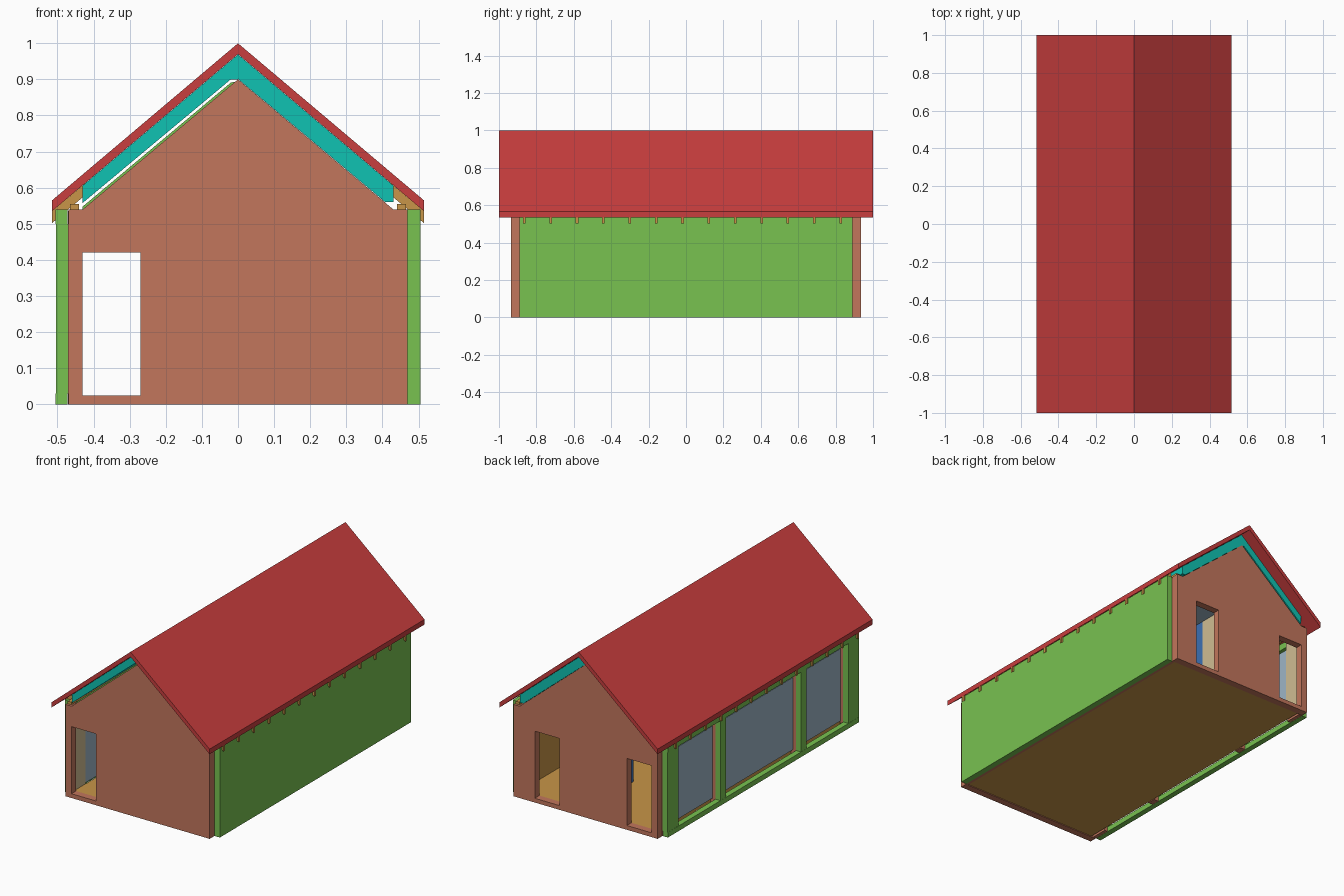
import bpy, bmesh

cube = bpy.data.objects.get("Cube")
if cube:
    bpy.data.objects.remove(cube, do_unlink=True)


def material(name, hex_code):
    srgb = [int(hex_code[i:i + 2], 16) / 255 for i in (0, 2, 4)]
    colour = [c / 12.92 if c < 0.04 else ((c + 0.055) / 1.055) ** 2.4 for c in srgb] + [1]
    mat = bpy.data.materials.new(name)
    mat.use_nodes = True
    mat.diffuse_color = colour
    mat.node_tree.nodes["Principled BSDF"].inputs["Base Color"].default_value = colour
    return mat


red = material("roof red", "C83E3E")
teal = material("insulation teal", "10C2B2")
brick = material("brick", "C2765C")
green = material("cladding green", "78C250")
gold = material("timber gold", "C89548")
glass = material("glass grey blue", "9DB5C6")
beige = material("plaster beige", "CFBD92")
blue = material("door blue", "3A70B4")


def prism(name, profile, y0, y1, mat):
    """Extrude an x-z outline from y0 to y1."""
    bm = bmesh.new()
    face = bm.faces.new([bm.verts.new((x, y0, z)) for x, z in profile])
    new = bmesh.ops.extrude_face_region(bm, geom=[face])["geom"]
    verts = [v for v in new if isinstance(v, bmesh.types.BMVert)]
    bmesh.ops.translate(bm, verts=verts, vec=(0, y1 - y0, 0))
    bmesh.ops.recalc_face_normals(bm, faces=bm.faces)
    mesh = bpy.data.meshes.new(name)
    bm.to_mesh(mesh)
    bm.free()
    mesh.materials.append(mat)
    obj = bpy.data.objects.new(name, mesh)
    bpy.context.collection.objects.link(obj)
    return obj


def box(name, x0, x1, y0, y1, z0, z1, mat):
    return prism(name, [(x0, z0), (x1, z0), (x1, z1), (x0, z1)], y0, y1, mat)


def cut_door(wall, x0, x1, y):
    cutter = box("door_cutter", x0, x1, y - 0.1, y + 0.1, 0.025, 0.42, brick)
    mod = wall.modifiers.new("door", "BOOLEAN")
    mod.operation = "DIFFERENCE"
    mod.solver = "EXACT"
    mod.object = cutter
    bpy.context.view_layer.objects.active = wall
    bpy.ops.object.modifier_apply(modifier=mod.name)
    bpy.data.objects.remove(cutter, do_unlink=True)


# Gable walls with door openings
gable = [(-0.47, 0), (0.47, 0), (0.47, 0.54), (0.43, 0.54),
         (0, 0.9), (-0.43, 0.54), (-0.47, 0.54)]
front_wall = prism("front_wall", gable, -0.935, -0.893, brick)
cut_door(front_wall, -0.43, -0.27, -0.915)
back_wall = prism("back_wall", gable, 0.893, 0.935, brick)
cut_door(back_wall, -0.43, -0.27, 0.915)
cut_door(back_wall, 0.17, 0.33, 0.915)

# Floor and ceiling
box("floor", -0.44, 0.455, -0.893, 0.893, 0.004, 0.025, gold)
box("ceiling", -0.43, 0.445, -0.89, 0.89, 0.525, 0.535, glass)

# Solid side wall in three layers
box("left_cladding", 0.47, 0.505, -0.89, 0.89, 0, 0.54, green)
box("left_wall_core", 0.455, 0.47, -0.893, 0.893, 0, 0.535, brick)
box("left_lining", 0.445, 0.455, -0.893, 0.893, 0.025, 0.535, gold)

# Glazed side wall: sill, header, posts and end panels
box("window_sill", -0.505, -0.472, -0.89, 0.89, 0, 0.03, green)
box("window_header", -0.505, -0.472, -0.89, 0.89, 0.5, 0.54, green)
for side in (-1, 1):
    end = sorted((side * 0.79, side * 0.89))
    mid = sorted((side * 0.35, side * 0.4))
    box("end_panel", -0.504, -0.471, *end, 0.03, 0.5, green)
    box("end_lining", -0.45, -0.44, *end, 0.025, 0.535, beige)
    box("end_core", -0.471, -0.45, *end, 0, 0.535, brick)
    box("window_post", -0.504, -0.471, *mid, 0.03, 0.5, green)
    box("inner_post", -0.471, -0.44, *mid, 0, 0.535, brick)
for y0, y1 in ((-0.79, -0.4), (-0.35, 0.35), (0.4, 0.79)):
    box("window_glass", -0.452, -0.442, y0, y1, 0.03, 0.455, glass)

# Short partition with an inner door
box("partition", 0.02, 0.04, 0.64, 0.893, 0.025, 0.525, beige)
box("inner_door", 0.02, 0.04, 0.46, 0.64, 0.025, 0.525, blue)

# Roof covering
eave, ridge, edge = 0.515, 1.0, 0.565
prism("roof", [(-eave, edge), (0, ridge), (eave, edge), (eave, edge - 0.03),
               (0, ridge - 0.03), (-eave, edge - 0.03)], -1, 1, red)

# Insulation under the covering
prism("right_insulation", [(0, 0.969), (-0.43, 0.606), (-0.43, 0.558), (-0.02, 0.9), (0, 0.9)],
      -0.93, 0.93, teal)
prism("left_insulation", [(0, 0.969), (0.43, 0.606), (0.43, 0.56), (0.408, 0.56), (0, 0.901)],
      -0.93, 0.93, teal)
prism("roof_lining", [(0, 0.895), (-0.43, 0.535), (-0.43, 0.548), (-0.02, 0.891)],
      -0.89, 0.89, green)

# Wall plates and rafter tails on both sides
for side in (-1, 1):
    plate = sorted((side * 0.44, side * 0.465))
    box("wall_plate", *plate, -0.92, 0.92, 0.54, 0.555, gold)
    tail = [(side * x, z) for x, z in
            ((0.515, 0.535), (0.42, 0.615), (0.42, 0.582), (0.515, 0.502))]
    for i in range(13):
        y = -0.865 + i * 0.141
        prism("rafter_tail", tail, y - 0.007, y + 0.007, gold)
